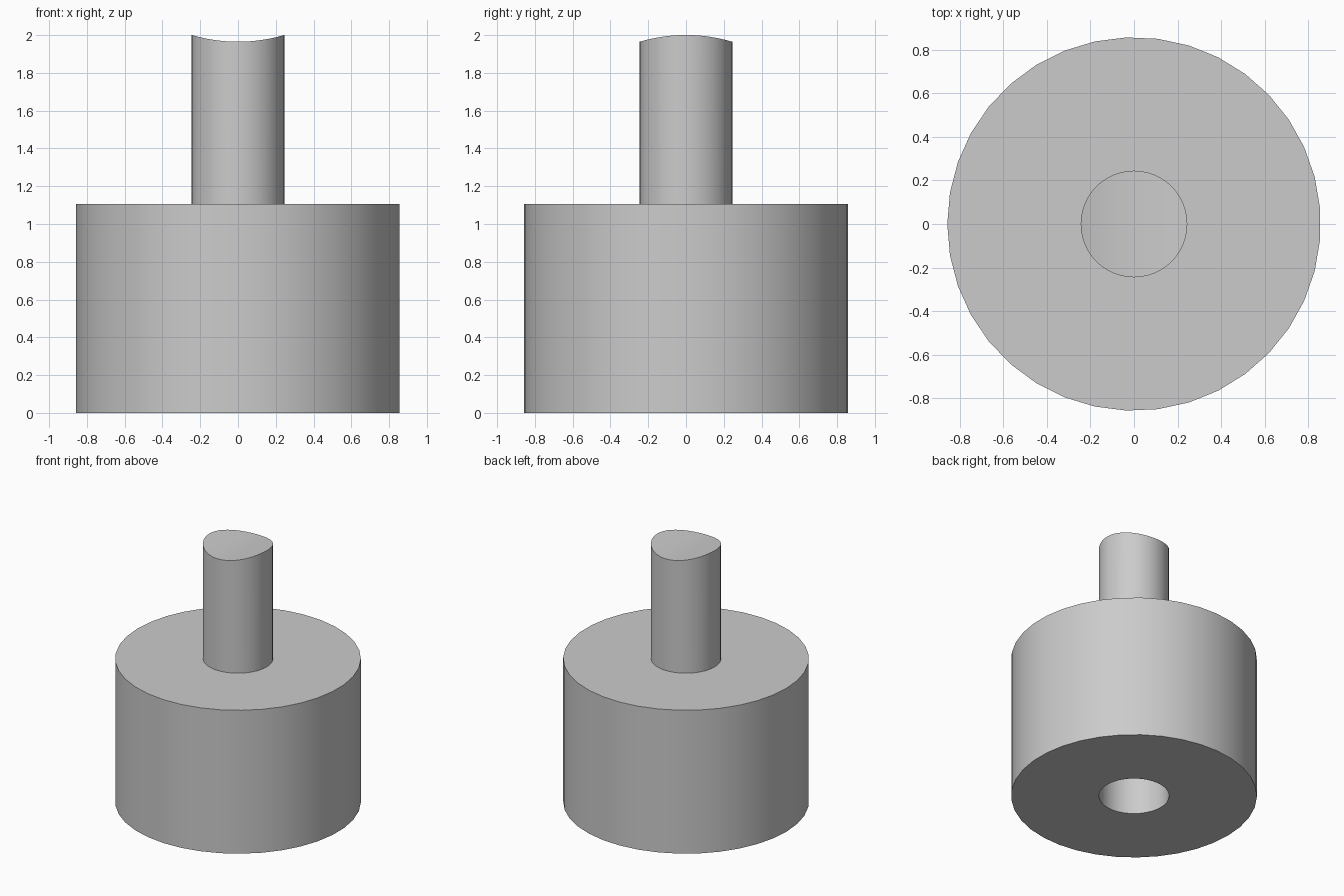
import bpy, bmesh, math
from mathutils import Matrix

cube = bpy.data.objects.get("Cube")
if cube:
    bpy.data.objects.remove(cube, do_unlink=True)

BODY_R, BODY_H = 0.858, 1.105
PEG_R, PEG_TOP = 0.245, 1.965
HOLE_DEPTH = 0.86

grey = bpy.data.materials.new("plain grey")
grey.use_nodes = True
colour = (0.6, 0.6, 0.6, 1)
grey.diffuse_color = colour
grey.node_tree.nodes["Principled BSDF"].inputs["Base Color"].default_value = colour


def finish(bm, name):
    bmesh.ops.recalc_face_normals(bm, faces=bm.faces)
    mesh = bpy.data.meshes.new(name)
    bm.to_mesh(mesh)
    bm.free()
    mesh.materials.append(grey)
    obj = bpy.data.objects.new(name, mesh)
    bpy.context.collection.objects.link(obj)
    bpy.ops.object.select_all(action="DESELECT")
    obj.select_set(True)
    bpy.context.view_layer.objects.active = obj
    bpy.ops.object.shade_smooth_by_angle(angle=math.radians(30))
    return obj


# Drum with a blind round socket in its underside
bm = bmesh.new()
profile = [(0, HOLE_DEPTH), (PEG_R, HOLE_DEPTH), (PEG_R, 0),
           (BODY_R, 0), (BODY_R, BODY_H), (0, BODY_H)]
verts = [bm.verts.new((-r, 0, z)) for r, z in profile]
edges = [bm.edges.new(pair) for pair in zip(verts, verts[1:])]
bmesh.ops.spin(bm, geom=verts + edges, cent=(0, 0, 0), axis=(0, 0, 1),
               angle=math.tau, steps=37, use_duplicate=False)
bmesh.ops.remove_doubles(bm, verts=bm.verts, dist=0.0001)
finish(bm, "drum_body")

# Peg whose end is scooped to seat on a crosswise cylinder
bm = bmesh.new()
sides, base = 48, BODY_H - 0.1
bmesh.ops.create_cone(bm, cap_ends=True, segments=sides, radius1=PEG_R,
                      radius2=PEG_R, depth=PEG_TOP - base,
                      matrix=Matrix.Translation((0, 0, (PEG_TOP + base) / 2)))
for i in range(1, sides // 2):
    x = PEG_R * math.cos(math.tau * i / sides)
    bmesh.ops.bisect_plane(bm, geom=bm.verts[:] + bm.edges[:] + bm.faces[:],
                           dist=0.0001, plane_co=(x, 0, 0), plane_no=(1, 0, 0))
for v in bm.verts:
    if v.co.z > PEG_TOP - 0.01:
        v.co.z += BODY_R - math.sqrt(BODY_R ** 2 - v.co.x ** 2)
finish(bm, "scooped_peg")
